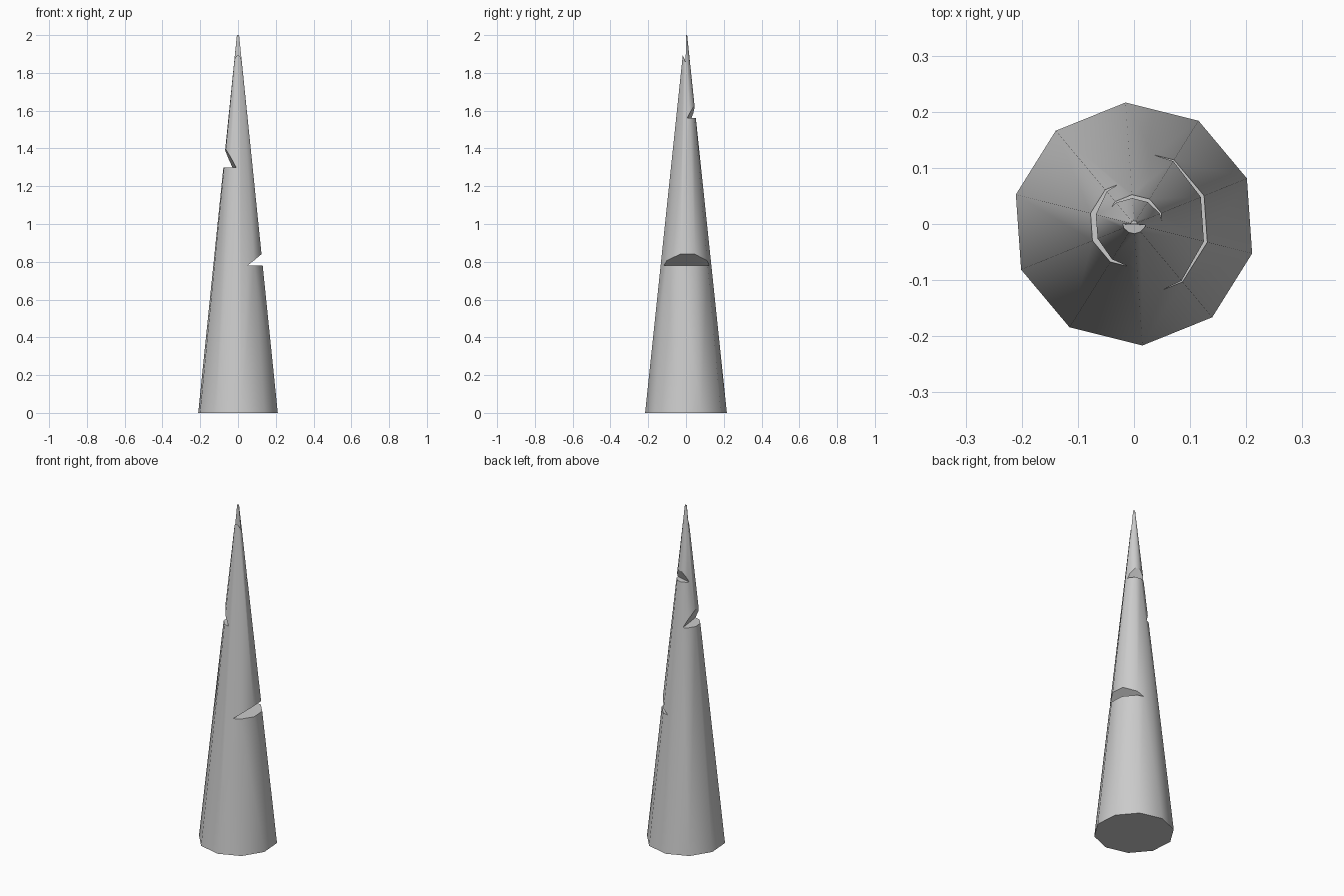
import bpy, bmesh, math
from mathutils import Matrix

if "Cube" in bpy.data.objects:
    bpy.data.objects.remove(bpy.data.objects["Cube"])


def make_object(name, bm):
    bmesh.ops.recalc_face_normals(bm, faces=bm.faces)
    mesh = bpy.data.meshes.new(name)
    bm.to_mesh(mesh)
    bm.free()
    obj = bpy.data.objects.new(name, mesh)
    bpy.context.collection.objects.link(obj)
    return obj


def prism_cutter(name, profile, angle, half_width=0.4):
    """Extrude an (outward, z) profile sideways, then turn it to face an angle."""
    bm = bmesh.new()
    ends = [[bm.verts.new((r, s * half_width, z)) for r, z in profile] for s in (-1, 1)]
    n = len(profile)
    for ring in ends:
        bm.faces.new(ring)
    for i in range(n):
        j = (i + 1) % n
        bm.faces.new((ends[0][i], ends[0][j], ends[1][j], ends[1][i]))
    bmesh.ops.transform(bm, matrix=Matrix.Rotation(math.radians(angle), 4, 'Z'), verts=bm.verts)
    return make_object(name, bm)


def notch(name, floor, depth, slope, angle):
    """Wedge with a level floor and a ceiling rising outward."""
    reach = 0.4
    return prism_cutter(name, [(depth, floor), (reach, floor),
                               (reach, floor + slope * (reach - depth))], angle)


# Ten-sided tapering spike with smooth sides and flat ends
bm = bmesh.new()
bmesh.ops.create_cone(bm, cap_ends=True, segments=10, radius1=0.217, radius2=0.006, depth=2,
                      matrix=Matrix.Translation((0, 0, 1)) @ Matrix.Rotation(math.radians(4), 4, 'Z'))
for f in bm.faces:
    f.smooth = len(f.verts) == 4
spike = make_object("spike", bm)

# Three wedge notches and a splintered tip
cutters = [
    notch("low_notch", 0.78, 0.043, 0.76, 3.5),
    notch("middle_notch", 1.30, 0.02, 2.0, 187.5),
    notch("high_notch", 1.56, 0.018, 2.3, 75.5),
    prism_cutter("tip_break", [(0.001, 1.855), (0.1, 2.09), (0.1, 2.2), (-0.001, 2.2)], 268),
]
bpy.context.view_layer.objects.active = spike
for cutter in cutters:
    mod = spike.modifiers.new(cutter.name, 'BOOLEAN')
    mod.operation = 'DIFFERENCE'
    mod.solver = 'EXACT'
    mod.object = cutter
    bpy.ops.object.modifier_apply(modifier=mod.name)
    bpy.data.objects.remove(cutter)
